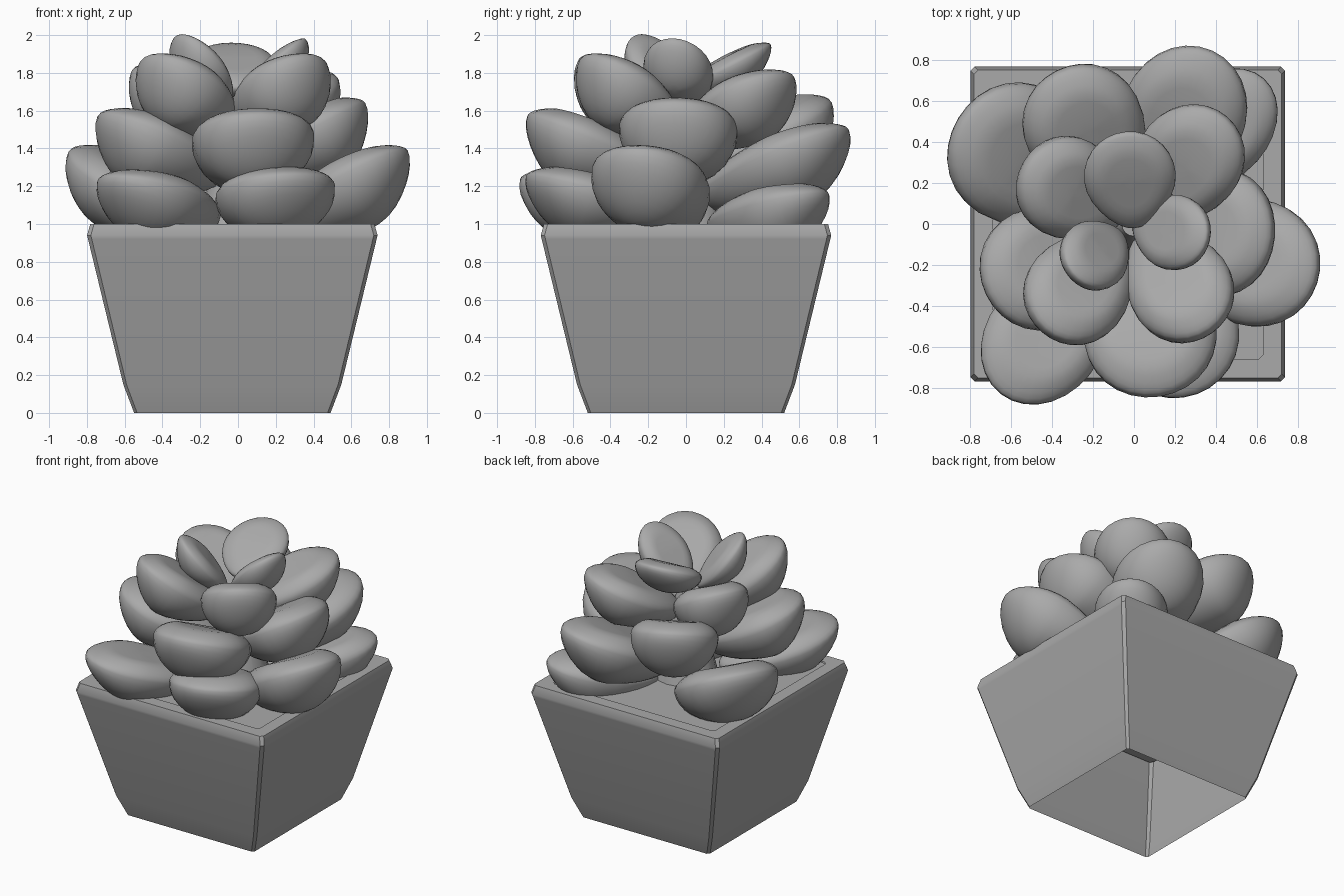
import bpy
import bmesh
import math
from mathutils import Matrix

default_cube = bpy.data.objects.get("Cube")
if default_cube:
    bpy.data.objects.remove(default_cube, do_unlink=True)

# Single plain colour
grey = bpy.data.materials.new("plain_grey")
grey.use_nodes = True
colour = (0.4, 0.4, 0.4, 1)
grey.diffuse_color = colour
grey.node_tree.nodes["Principled BSDF"].inputs["Base Color"].default_value = colour

POT_X = -0.03


def finish(bm, name, angle):
    """Turn a bmesh into a named, shaded object."""
    mesh = bpy.data.meshes.new(name)
    bm.to_mesh(mesh)
    bm.free()
    mesh.materials.append(grey)
    obj = bpy.data.objects.new(name, mesh)
    bpy.context.collection.objects.link(obj)
    bpy.ops.object.select_all(action="DESELECT")
    obj.select_set(True)
    bpy.context.view_layer.objects.active = obj
    bpy.ops.object.shade_smooth_by_angle(angle=math.radians(angle))


def square_ring(bm, half, z, cut):
    """Square loop of vertices with chamfered corners."""
    inner = half - cut
    corner = [(half, -inner), (half, inner)]
    points = []
    for turn in range(4):
        c, s = round(math.cos(turn * math.pi / 2)), round(math.sin(turn * math.pi / 2))
        points += [(x * c - y * s, x * s + y * c) for x, y in corner]
    return [bm.verts.new((x + POT_X, y, z)) for x, y in points]


def bridge(bm, lower, upper):
    count = len(lower)
    for i in range(count):
        j = (i + 1) % count
        bm.faces.new((lower[i], lower[j], upper[j], upper[i]))


# Pot: tapered walls, open underneath, with a flat rim
bm = bmesh.new()
profile = [(0.52, 0, 0.016), (0.577, 0.15, 0.017), (0.764, 0.92, 0.02),
           (0.769, 0.94, 0.02), (0.752, 1.0, 0.02), (0.66, 1.0, 0.02)]
rings = [square_ring(bm, *row) for row in profile]
for lower, upper in zip(rings, rings[1:]):
    bridge(bm, lower, upper)
finish(bm, "pot", 40)

# Soil slab, wide underneath and set inside the rim on top
bm = bmesh.new()
under = square_ring(bm, 0.755, 0.92, 0.02)
top = square_ring(bm, 0.66, 0.992, 0.02)
bridge(bm, under, top)
bm.faces.new(top)
bm.faces.new(under[::-1])
finish(bm, "soil", 5)

# Stem hidden in the middle of the leaves
bm = bmesh.new()
bmesh.ops.create_cone(bm, cap_ends=True, segments=16, radius1=0.22, radius2=0.06,
                      depth=0.62, matrix=Matrix.Translation((0, 0, 1.3)))
finish(bm, "stem", 40)


def leaf(name, x, y, z, length, width, pitch, thick, reach):
    """Plump leaf pointing away from the stem, flat on top, narrowing inward."""
    bm = bmesh.new()
    bmesh.ops.create_uvsphere(bm, u_segments=28, v_segments=18, radius=1)
    for v in bm.verts:
        u, w, h = v.co
        depth = 0.27 * thick * min(h / 0.75, 1) if h > 0 else 0.73 * thick * h
        inward, outward = max(-u, 0), max(u, 0)
        v.co = (u * length / 2 * (reach if u < 0 else 1),
                w * width / 2 * (1 - 0.25 * inward ** 2),
                depth * (1 - 0.2 * inward - 0.35 * outward ** 2))
    place = (Matrix.Translation((x, y, z))
             @ Matrix.Rotation(math.atan2(y, x), 4, "Z")
             @ Matrix.Rotation(-math.radians(pitch), 4, "Y"))
    bm.transform(place)
    finish(bm, name, 50)


# Leaf tiers: thickness and inward reach, then centre, length, width and pitch
tiers = {
    "crown_leaf": (0.2, 1.15, [
        (-0.02, 0.23, 1.84, 0.49, 0.45, 27),
        (0.19, -0.04, 1.81, 0.48, 0.37, 45),
        (-0.19, -0.15, 1.83, 0.45, 0.35, 50)]),
    "upper_leaf": (0.34, 1.4, [
        (-0.28, -0.33, 1.72, 0.59, 0.51, 35),
        (0.23, -0.32, 1.72, 0.59, 0.51, 35),
        (0.27, 0.31, 1.66, 0.61, 0.52, 26),
        (-0.33, 0.18, 1.69, 0.53, 0.5, 31)]),
    "middle_leaf": (0.38, 1.5, [
        (-0.25, 0.49, 1.52, 0.62, 0.59, 26),
        (0.41, -0.04, 1.5, 0.6, 0.63, 28),
        (0.08, -0.54, 1.45, 0.65, 0.65, 23),
        (-0.46, -0.22, 1.45, 0.62, 0.6, 25)]),
    "lower_leaf": (0.38, 1.5, [
        (0.24, 0.53, 1.36, 0.74, 0.61, 23),
        (-0.58, 0.35, 1.22, 0.72, 0.69, 30),
        (0.59, -0.19, 1.23, 0.7, 0.62, 28)]),
    "base_leaf": (0.34, 1.4, [
        (-0.44, -0.56, 1.15, 0.71, 0.57, 16),
        (0.2, -0.54, 1.17, 0.64, 0.63, 16),
        (0.42, 0.47, 1.09, 0.66, 0.49, 13)]),
}
for tier, (thick, reach, leaves) in tiers.items():
    for number, spec in enumerate(leaves, 1):
        leaf(f"{tier}_{number}", *spec, thick, reach)
